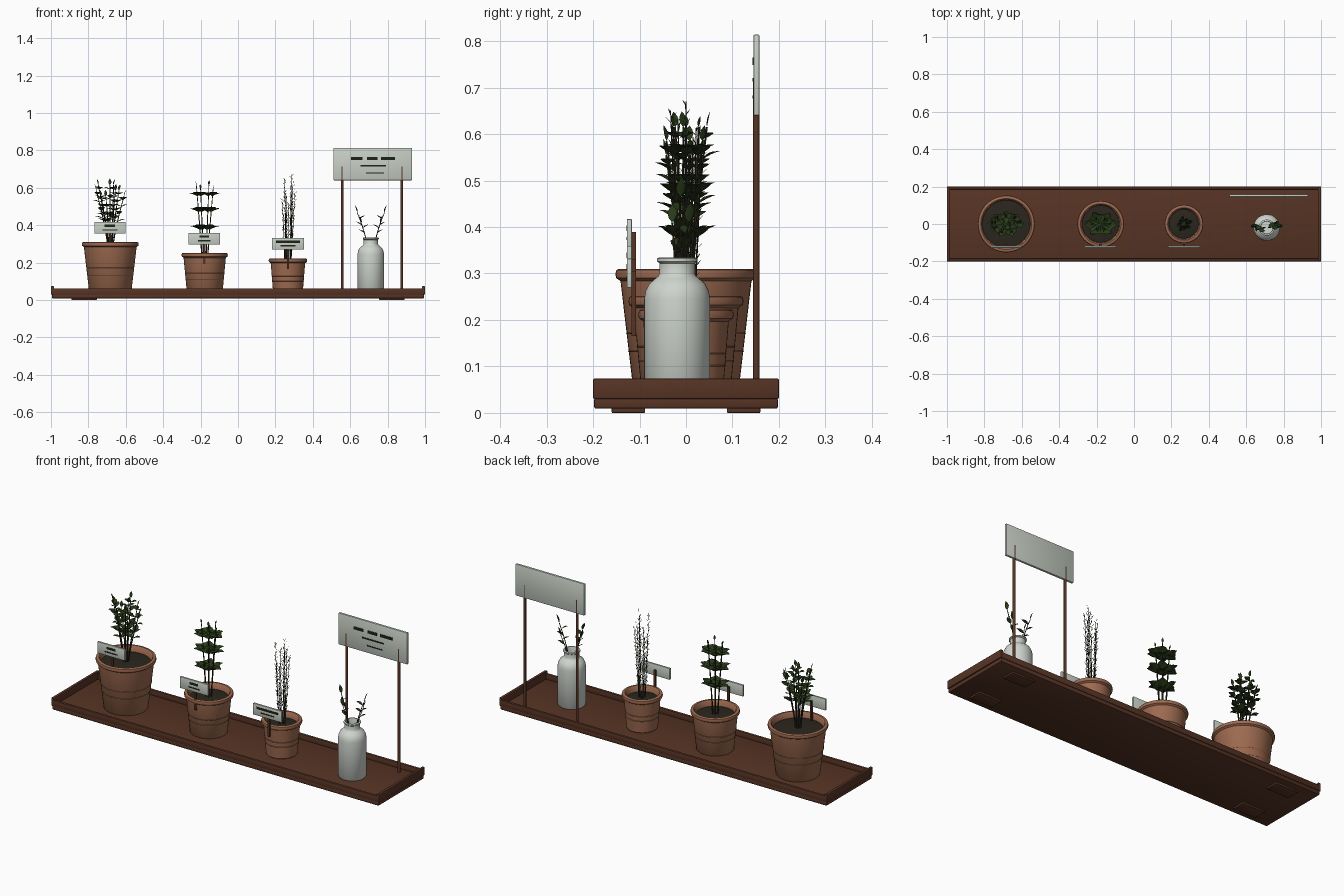
import bpy, bmesh, math, random
from mathutils import Vector, Matrix

if "Cube" in bpy.data.objects:
    bpy.data.objects.remove(bpy.data.objects["Cube"])

random.seed(4)
FLOOR = 0.033


def material(name, rgb):
    m = bpy.data.materials.new(name)
    m.diffuse_color = (*rgb, 1)
    m.use_nodes = True
    m.node_tree.nodes["Principled BSDF"].inputs["Base Color"].default_value = m.diffuse_color
    return m


WOOD = material("dark_wood", (0.095, 0.034, 0.018))
CLAY = material("terracotta", (0.34, 0.145, 0.08))
SOIL = material("soil", (0.024, 0.019, 0.013))
GLAZE = material("pale_glaze", (0.62, 0.66, 0.61))
CARD = material("pale_card", (0.58, 0.63, 0.56))
INK = material("dark_ink", (0.012, 0.016, 0.008))
LEAF = material("deep_green", (0.022, 0.042, 0.009))
STEM = material("stem_olive", (0.032, 0.03, 0.015))


def finish(bm, name, mats, smooth=False):
    me = bpy.data.meshes.new(name)
    bm.to_mesh(me)
    bm.free()
    ob = bpy.data.objects.new(name, me)
    bpy.context.collection.objects.link(ob)
    for m in mats:
        me.materials.append(m)
    if smooth:
        bpy.ops.object.select_all(action='DESELECT')
        ob.select_set(True)
        bpy.context.view_layer.objects.active = ob
        bpy.ops.object.shade_smooth_by_angle(angle=math.radians(40))
    return ob


def box(name, lo, hi, mat, bevel=0.0):
    lo, hi = Vector(lo), Vector(hi)
    bm = bmesh.new()
    bmesh.ops.create_cube(bm, size=1, matrix=Matrix.Translation((lo + hi) / 2)
                          @ Matrix.Diagonal((*(hi - lo), 1)))
    if bevel:
        bmesh.ops.bevel(bm, geom=bm.edges[:], offset=bevel, segments=2,
                        profile=0.5, affect='EDGES')
    return finish(bm, name, [mat], bevel > 0)


def lathe(name, profile, centre, mat, n=48):
    bm = bmesh.new()
    rings = []
    for r, z in profile:
        if r == 0:
            rings.append([bm.verts.new((centre[0], centre[1], z))] * n)
        else:
            rings.append([bm.verts.new((centre[0] + r * math.cos(2 * math.pi * i / n),
                                        centre[1] + r * math.sin(2 * math.pi * i / n), z))
                          for i in range(n)])
    for a, b in zip(rings, rings[1:]):
        for i in range(n):
            j = (i + 1) % n
            bm.faces.new(dict.fromkeys((a[i], a[j], b[j], b[i])))
    bmesh.ops.recalc_face_normals(bm, faces=bm.faces)
    return finish(bm, name, [mat], True)


def tube(bm, pts, r0, r1, sides=5):
    # tapered stem through a list of points, material slot 1
    rings = []
    for k, p in enumerate(pts):
        r = r0 + (r1 - r0) * k / (len(pts) - 1)
        rings.append([bm.verts.new(p + Vector((r * math.cos(2 * math.pi * i / sides),
                                               r * math.sin(2 * math.pi * i / sides), 0)))
                      for i in range(sides)])
    for a, b in zip(rings, rings[1:]):
        for i in range(sides):
            j = (i + 1) % sides
            bm.faces.new((a[i], a[j], b[j], b[i])).material_index = 1
    bm.faces.new(rings[-1]).material_index = 1


def leaf(bm, base, direction, length, width, droop=0.15):
    # folded oval blade, material slot 0
    d = direction.normalized()
    side = d.cross(Vector((0, 0, 1)))
    side = side.normalized() if side.length > 0.01 else Vector((1, 0, 0))
    up = side.cross(d)
    rows = []
    for t in (0, 0.2, 0.45, 0.7, 0.88, 1):
        w = width / 2 * math.sin(math.pi * t ** 0.85) if 0 < t < 1 else 0
        mid = base + d * length * t - Vector((0, 0, droop * length * t * t))
        if w:
            rows.append([bm.verts.new(mid + side * s * w + up * abs(s) * w * 0.3)
                         for s in (-1, 0, 1)])
        else:
            rows.append([bm.verts.new(mid)] * 3)
    for a, b in zip(rows, rows[1:]):
        for i in (0, 1):
            f = bm.faces.new(dict.fromkeys((a[i], a[i + 1], b[i + 1], b[i])))
            f.smooth = True


def polar(a, r, z):
    return Vector((r * math.cos(a), r * math.sin(a), z))


def arc(base, tip, bow=1.6, n=7):
    # stem path that leans outward as it rises
    return [Vector((base.x + (tip.x - base.x) * (k / n) ** bow,
                    base.y + (tip.y - base.y) * (k / n) ** bow,
                    base.z + (tip.z - base.z) * k / n)) for k in range(n + 1)]


def along(path, t):
    f = t * (len(path) - 1)
    i = min(int(f), len(path) - 2)
    return path[i].lerp(path[i + 1], f - i)


# tray: base board, raised edges and feet
box("tray_base", (-0.995, -0.198, 0.009), (0.995, 0.198, FLOOR), WOOD, 0.005)
for s, side in ((-1, "front"), (1, "back")):
    y = sorted((s * 0.185, s * 0.2))
    box(f"tray_rail_{side}", (-0.99, y[0], 0.03), (0.99, y[1], 0.062), WOOD, 0.003)
for s, side in ((-1, "left"), (1, "right")):
    x = sorted((s * 0.984, s * 1.0))
    box(f"tray_end_{side}", (x[0], -0.2, 0.03), (x[1], 0.2, 0.074), WOOD, 0.003)
    for t in (-1, 1):
        x = sorted((s * 0.755, s * 0.89))
        y = sorted((t * 0.088, t * 0.16))
        box(f"tray_foot_{side}", (x[0], y[0], 0), (x[1], y[1], 0.012), WOOD, 0.002)


# pots with rolled rim, soil and thin girdle lines
def pot(name, x, rb, rt, top):
    w = 0.016
    h = top - FLOOR
    neck = rt - 0.011
    lathe(name, [(0, FLOOR), (rb - 0.004, FLOOR), (rb, FLOOR + 0.004),
                 (neck, top - 0.026), (rt - 0.002, top - 0.02), (rt, top - 0.012),
                 (rt - 0.002, top - 0.003), (rt - 0.007, top), (rt - w, top),
                 (rt - w - 0.006, top - 0.006), (rt - w - 0.01, top - 0.04),
                 (0, top - 0.04)], (x, 0), CLAY)
    lathe(name + "_soil", [(rt - w - 0.008, top - 0.032), (rt * 0.6, top - 0.027),
                           (0, top - 0.024)], (x, 0), SOIL, 32)
    for f in (0.36, 0.5):
        r = rb + (neck - rb) * f * h / (h - 0.022)
        z = FLOOR + f * h
        lathe(name + "_girdle", [(r - 0.002, z - 0.003), (r + 0.0015, z),
                                 (r - 0.002, z + 0.003)], (x, 0), CLAY)


pot("large_pot", -0.683, 0.112, 0.152, 0.31)
pot("medium_pot", -0.178, 0.095, 0.124, 0.252)
pot("small_pot", 0.267, 0.079, 0.103, 0.223)

# plant markers: stake, card and plain printed bars
for name, x, z, half, bars in (("large", -0.685, 0.355, 0.083, (0.028, 0.04)),
                               ("medium", -0.18, 0.297, 0.085, (0.025, 0.033)),
                               ("small", 0.267, 0.27, 0.086, (0.065, 0.04))):
    box(name + "_marker_stake", (x - 0.006, -0.117, z - 0.105), (x + 0.006, -0.108, z + 0.034), WOOD)
    box(name + "_marker_card", (x - half, -0.127, z), (x + half, -0.1165, z + 0.062), CARD, 0.001)
    for b, zz, t in zip(bars, (0.042, 0.02), (0.006, 0.003)):
        box(name + "_marker_bar", (x - b, -0.1285, z + zz - t), (x + b, -0.1268, z + zz + t), INK)

# large sign on two posts
box("sign_board", (0.51, 0.145, 0.64), (0.93, 0.158, 0.814), CARD, 0.003)
for x in (0.557, 0.876):
    bm = bmesh.new()
    bmesh.ops.create_cone(bm, cap_ends=True, segments=12, radius1=0.0072, radius2=0.0072,
                          depth=0.68, matrix=Matrix.Translation((x, 0.1515, FLOOR + 0.34)))
    finish(bm, "sign_post", [WOOD], True)
for x0, x1, z, t in ((0.605, 0.665, 0.757, 0.008), (0.69, 0.745, 0.757, 0.008),
                     (0.765, 0.84, 0.757, 0.008), (0.655, 0.79, 0.717, 0.004),
                     (0.685, 0.78, 0.68, 0.003)):
    box("sign_bar", (x0, 0.1435, z - t), (x1, 0.1455, z + t), INK)

# bottle vase
lathe("bottle", [(0, FLOOR), (0.066, FLOOR), (0.071, FLOOR + 0.006), (0.071, 0.245),
                 (0.068, 0.262), (0.06, 0.278), (0.047, 0.289), (0.041, 0.294),
                 (0.038, 0.3), (0.038, 0.322), (0.043, 0.326), (0.043, 0.332),
                 (0.04, 0.334), (0.034, 0.334), (0.032, 0.328), (0.032, 0.29),
                 (0.06, 0.26), (0.062, 0.05), (0, 0.05)], (0.71, -0.019), GLAZE)

# cut sprigs in the bottle
bm = bmesh.new()
for s in (-1, 1):
    for tip_x, tip_z, dy in ((0.072, 0.465, 0.0), (0.05, 0.41, 0.018 * s)):
        path = arc(Vector((0.71 + s * 0.008, -0.019, 0.2)),
                   Vector((0.71 + s * tip_x, -0.012 + dy, tip_z)), 1.7)
        tube(bm, path, 0.003, 0.002)
        leaf(bm, path[-1], Vector((s * 0.3, 0.1, 1)), 0.045, 0.022, 0)
        for t, k in ((0.75, 1), (0.88, -1)):
            leaf(bm, along(path, t), Vector((s * k * 0.8, 0.25 * k, 0.6)), 0.042, 0.024, 0.1)
finish(bm, "bottle_sprigs", [LEAF, STEM])

# bushy herb in the large pot
bm = bmesh.new()
for i in range(9):
    a = 2 * math.pi * i / 9 + 0.2
    r = 0.075 if i < 8 else 0.02
    tip = polar(a, r, 0.555 + 0.03 * (i % 3))
    tip.y *= 0.6
    path = arc(polar(a, 0.012, 0.27), tip, 1.3)
    path = [p + Vector((-0.683, 0, 0)) for p in path]
    tube(bm, path, 0.004, 0.002)
    for k, t in enumerate((0.52, 0.66, 0.8, 0.93)):
        for q in (0, math.pi):
            b = a + q + (k % 2) * math.pi / 2 + random.uniform(-0.3, 0.3)
            leaf(bm, along(path, t), Vector((math.cos(b), 0.75 * math.sin(b), 0.55)),
                 0.052 - 0.004 * k, 0.03, 0.2)
    leaf(bm, path[-1], Vector((math.cos(a) * 0.3, 0.2 * math.sin(a), 1)), 0.035, 0.018, 0)
finish(bm, "bushy_herb", [LEAF, STEM])

# tiered herb in the medium pot
bm = bmesh.new()
for i in range(6):
    a = 2 * math.pi * i / 6
    tip = polar(a, 0.045, 0.595 + 0.02 * (i % 2))
    tip.y *= 0.7
    path = [p + Vector((-0.178, 0, 0)) for p in arc(polar(a, 0.014, 0.21), tip, 1.1)]
    tube(bm, path, 0.004, 0.002)
    for z, size in ((0.375, 0.064), (0.47, 0.062), (0.555, 0.052)):
        for k in range(4):
            b = a + k * math.pi / 2 + random.uniform(-0.3, 0.3)
            leaf(bm, along(path, (z - 0.21) / (tip.z - 0.21)),
                 Vector((math.cos(b), 0.7 * math.sin(b), 0.6)), size, 0.046, 0.2)
    leaf(bm, path[-1], Vector((0.2 * math.cos(a), 0.2 * math.sin(a), 1)), 0.025, 0.012, 0)
finish(bm, "tiered_herb", [LEAF, STEM])

# needle herb in the small pot
bm = bmesh.new()
for i in range(9):
    a = 2.4 * i
    top = 0.67 - 0.019 * ((i * 4) % 9)
    tip = polar(a, 0.02 + 0.0025 * i, top)
    path = [p + Vector((0.267, 0, 0)) for p in arc(polar(a, 0.016, 0.18), tip, 1.0)]
    tube(bm, path, 0.0025, 0.001, 4)
    for k in range(40):
        b = a + 2.4 * k
        leaf(bm, along(path, 0.2 + 0.78 * k / 39), Vector((math.cos(b), math.sin(b), 1.1)),
             0.019, 0.0035, 0)
finish(bm, "needle_herb", [LEAF, STEM])
